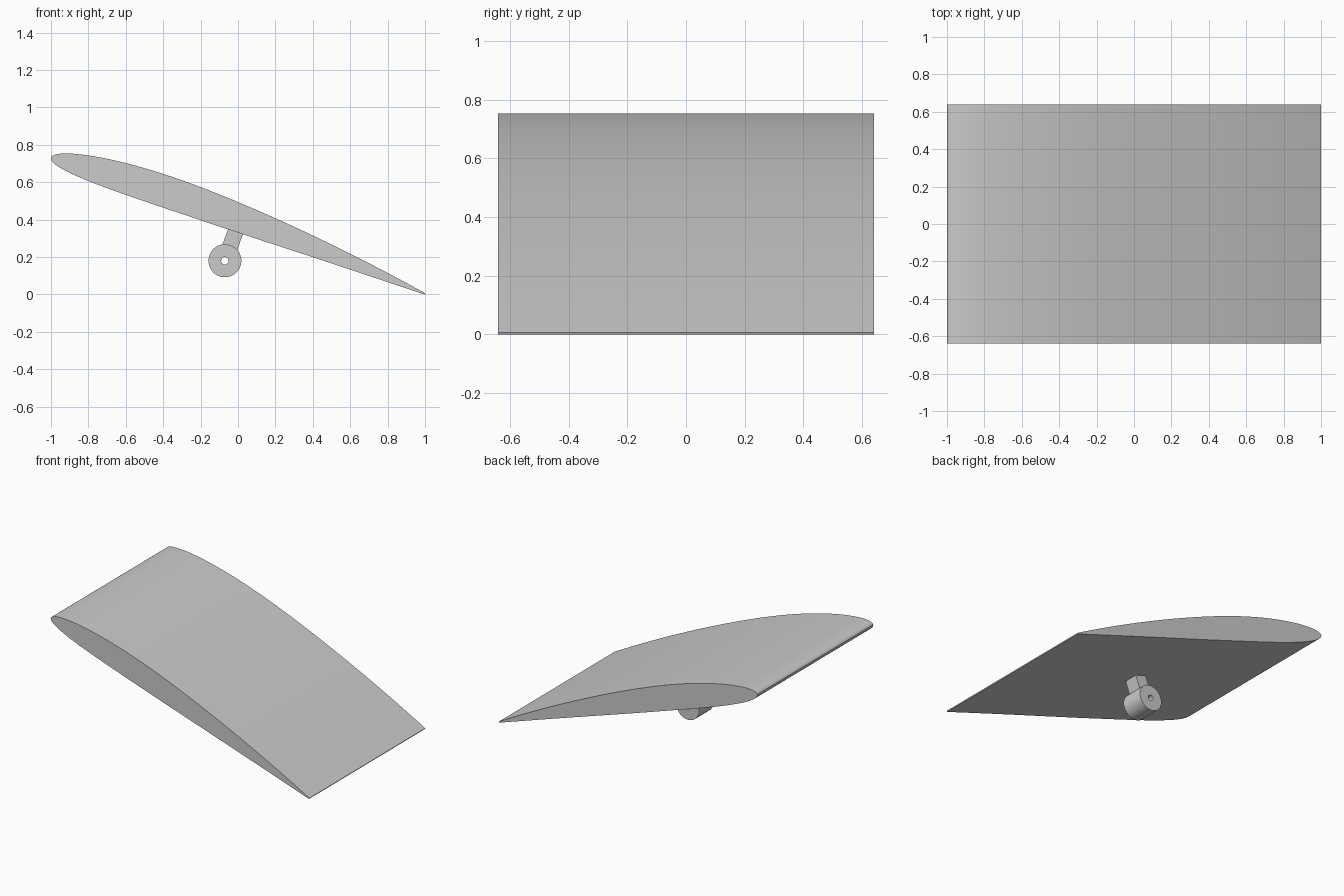
import bpy, bmesh, math
from mathutils import Vector, Matrix

cube = bpy.data.objects.get("Cube")
if cube:
    bpy.data.objects.remove(cube, do_unlink=True)

grey = bpy.data.materials.new("light_grey")
grey.use_nodes = True
colour = (0.6, 0.6, 0.6, 1)
grey.diffuse_color = colour
grey.node_tree.nodes["Principled BSDF"].inputs["Base Color"].default_value = colour

TILT = math.radians(20)
HALF_SPAN = 0.64
HUB = Vector((-0.07, 0, 0.18))


def finish(name, bm):
    bmesh.ops.recalc_face_normals(bm, faces=bm.faces)
    mesh = bpy.data.meshes.new(name)
    bm.to_mesh(mesh)
    bm.free()
    mesh.materials.append(grey)
    obj = bpy.data.objects.new(name, mesh)
    bpy.context.collection.objects.link(obj)
    bpy.ops.object.select_all(action='DESELECT')
    obj.select_set(True)
    bpy.context.view_layer.objects.active = obj
    bpy.ops.object.shade_smooth_by_angle(angle=math.radians(30))
    return obj


def extrude_outline(name, outline, half_depth):
    """Extrude an x-z outline along y, centred on y = 0."""
    bm = bmesh.new()
    face = bm.faces.new([bm.verts.new((x, -half_depth, z)) for x, z in outline])
    new = bmesh.ops.extrude_face_region(bm, geom=[face], use_keep_orig=True)["geom"]
    verts = [v for v in new if isinstance(v, bmesh.types.BMVert)]
    bmesh.ops.translate(bm, verts=verts, vec=(0, 2 * half_depth, 0))
    return finish(name, bm)


def airfoil_point(t, side):
    """Cambered section: 8% thick, 2% camber at 40% chord, blunt trailing edge."""
    thick, camber, peak = 0.08, 0.02, 0.4
    half = 5 * thick * (0.2969 * math.sqrt(t) - 0.126 * t - 0.3516 * t**2
                        + 0.2843 * t**3 - 0.1015 * t**4) + 0.0008 * t
    k = camber / (peak if t < peak else 1 - peak) ** 2
    mean = k * (2 * peak * t - t * t + (0 if t < peak else 1 - 2 * peak))
    slope = math.atan(2 * k * (peak - t))
    return Vector((t - side * half * math.sin(slope), mean + side * half * math.cos(slope)))


# Wing: section tilted nose up, fitted to the overall length and the ground
STEPS = 48
stations = [(1 - math.cos(math.pi * i / STEPS)) / 2 for i in range(STEPS + 1)]
section = [airfoil_point(t, 1) for t in reversed(stations)]
section += [airfoil_point(t, -1) for t in stations[1:]]
section = [Matrix.Rotation(-TILT, 2) @ p for p in section]
left, right = min(p.x for p in section), max(p.x for p in section)
low = min(p.y for p in section)
scale = 2 / (right - left)
extrude_outline("wing", [((p.x - left) * scale - 1, (p.y - low) * scale) for p in section],
                HALF_SPAN)

# Strut: square to the chord, from the hub up into the wing
up = Vector((math.sin(TILT), math.cos(TILT)))
across = Vector((up.y, -up.x))
centre = Vector((HUB.x, HUB.z))
corners = [centre + up * a + across * b
           for a, b in ((0.05, -0.042), (0.05, 0.042), (0.2, 0.042), (0.2, -0.042))]
extrude_outline("strut", corners, 0.05)

# Pivot bush: a tube with its bore along y
bm = bmesh.new()
ring = [bm.verts.new(HUB + Vector((r, y, 0)))
        for r, y in ((0.02, -0.08), (0.088, -0.08), (0.088, 0.08), (0.02, 0.08))]
edges = [bm.edges.new((ring[i], ring[(i + 1) % 4])) for i in range(4)]
bmesh.ops.spin(bm, geom=ring + edges, cent=HUB, axis=(0, 1, 0),
               angle=math.tau, steps=48, use_merge=True)
bmesh.ops.remove_doubles(bm, verts=bm.verts, dist=0.0001)
finish("pivot_bush", bm)
